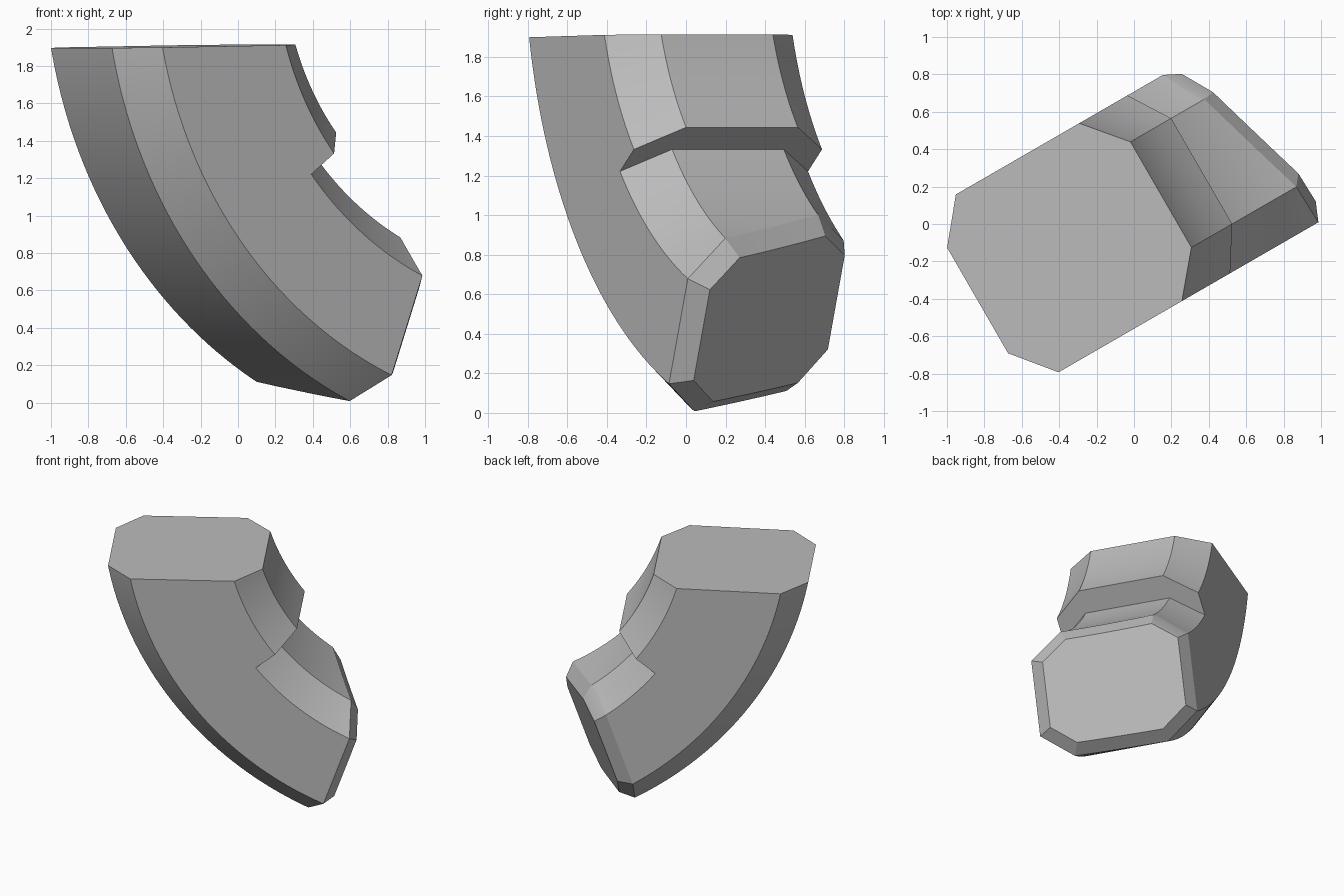
import bpy
import bmesh
import math
from mathutils import Matrix, Vector

cube = bpy.data.objects.get("Cube")
if cube:
    bpy.data.objects.remove(cube, do_unlink=True)

# Single flat grey
grey = bpy.data.materials.new("plain grey")
grey.use_nodes = True
colour = (0.5, 0.5, 0.5, 1)
grey.diffuse_color = colour
grey.node_tree.nodes["Principled BSDF"].inputs["Base Color"].default_value = colour

# Bend: arc centre in the (u, z) plane, chamfered section radii and widths
CENTRE_U, CENTRE_Z = 1.65, 2.386
OUTER, CHAMFER = 2.625, 0.18
MID_V, WIDE, NARROW = 0.064, 0.549, 0.326
THICK_INNER, THIN_INNER = 1.522, 1.702
START, STEP, END = 5, 38.25, 75


def section(inner):
    """Half outline from inner to outer, mirrored into a full loop."""
    half = [(inner, NARROW), (inner + CHAMFER, WIDE),
            (THIN_INNER + CHAMFER, WIDE),
            (OUTER - CHAMFER, WIDE), (OUTER, NARROW)]
    return half + [(r, -v) for r, v in reversed(half)]


def ring(bm, inner, degrees):
    t = math.radians(degrees)
    return [bm.verts.new((CENTRE_U - r * math.cos(t), MID_V + v,
                          CENTRE_Z - r * math.sin(t)))
            for r, v in section(inner)]


def arc(bm, inner, first, last, count):
    return [ring(bm, inner, first + (last - first) * i / count)
            for i in range(count + 1)]


def cut_and_cap(bm, point, normal):
    """Trim everything beyond a plane and close the opening."""
    cut = bmesh.ops.bisect_plane(
        bm, geom=bm.verts[:] + bm.edges[:] + bm.faces[:], dist=1e-5,
        plane_co=point, plane_no=normal, clear_outer=True)
    edges = [e for e in cut["geom_cut"] if isinstance(e, bmesh.types.BMEdge)]
    return bmesh.ops.contextual_create(bm, geom=edges)["faces"]


# Curved body, thick above the step and thin below it
bm = bmesh.new()
rings = arc(bm, THICK_INNER, START, STEP, 20) + arc(bm, THIN_INNER, STEP, END, 24)
for a, b in zip(rings, rings[1:]):
    for i in range(len(a)):
        j = (i + 1) % len(a)
        bm.faces.new((a[i], a[j], b[j], b[i]))
bmesh.ops.remove_doubles(bm, verts=bm.verts[:], dist=1e-4)

# Near-level top and skewed lower end
cut_and_cap(bm, Vector((0, 0, 1.911)), Vector((-0.016, 0, 1)))
end_cap = cut_and_cap(bm, Vector((0.54, -0.265, 0.01)),
                      Vector((0.892, 0.321, -0.319)))
bmesh.ops.recalc_face_normals(bm, faces=bm.faces[:])

# Bevelled lip around the lower end
bmesh.ops.inset_region(bm, faces=end_cap, thickness=0.079, depth=0.09,
                       use_even_offset=True)

# Turn the bend plane into place
bmesh.ops.transform(bm, verts=bm.verts[:],
                    matrix=Matrix.Rotation(math.radians(30), 4, "Z"))

mesh = bpy.data.meshes.new("curved_body")
bm.to_mesh(mesh)
bm.free()
mesh.materials.append(grey)
body = bpy.data.objects.new("curved_body", mesh)
bpy.context.collection.objects.link(body)

bpy.ops.object.select_all(action="DESELECT")
body.select_set(True)
bpy.context.view_layer.objects.active = body
bpy.ops.object.shade_smooth_by_angle(angle=math.radians(20))
